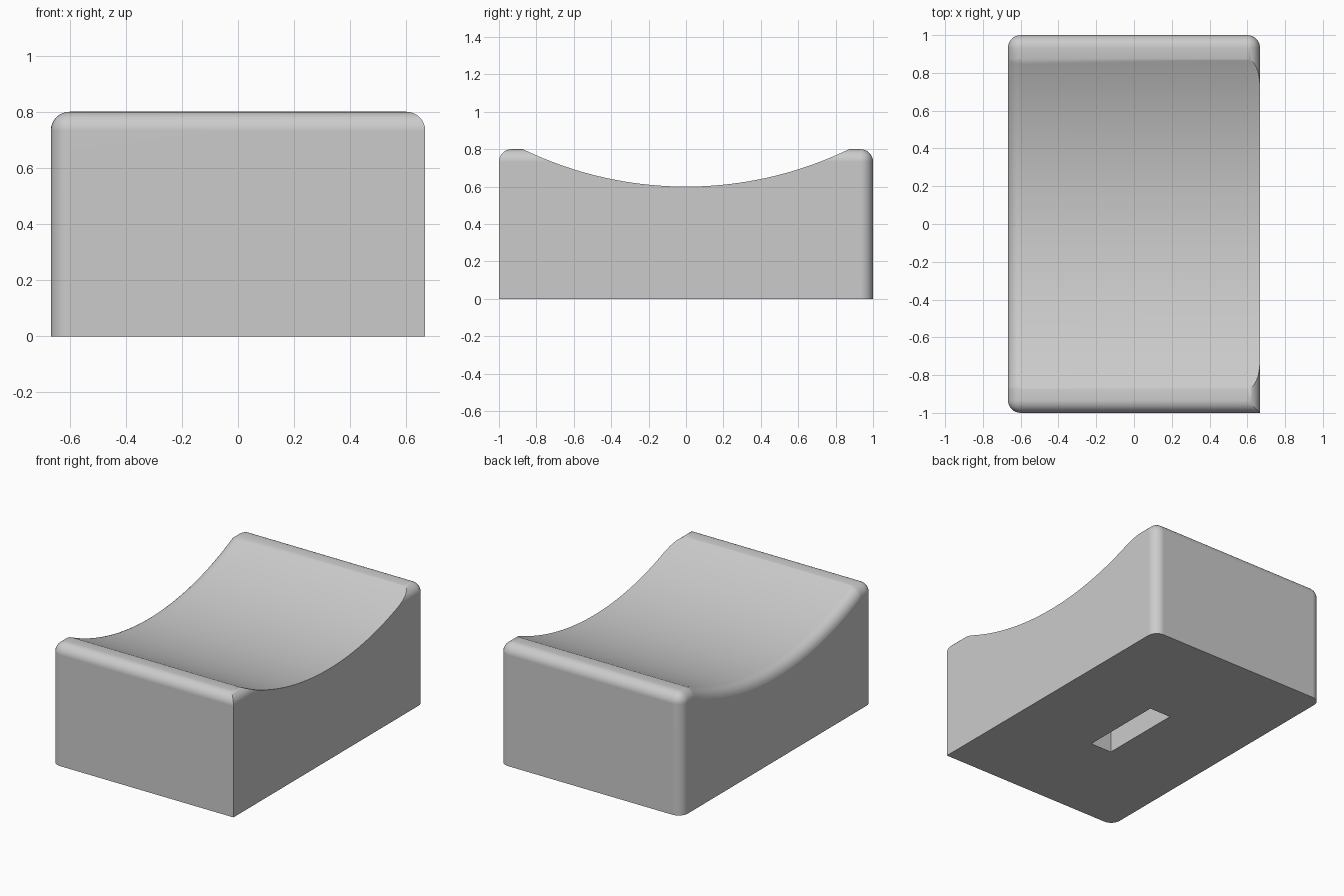
import bpy, bmesh, math

default = bpy.data.objects.get("Cube")
if default:
    bpy.data.objects.remove(default, do_unlink=True)

HX, HY, H = 0.667, 1.0, 0.8     # half width, half length, height
FILLET = 0.067
RADIUS, LOW = 2.0, 0.6          # trough radius and lowest height
EPS = 0.001

grey = bpy.data.materials.new("light_grey")
grey.use_nodes = True
colour = (0.6, 0.6, 0.6, 1)
grey.diffuse_color = colour
grey.node_tree.nodes["Principled BSDF"].inputs["Base Color"].default_value = colour


def finish(bm, name):
    bmesh.ops.recalc_face_normals(bm, faces=bm.faces)
    mesh = bpy.data.meshes.new(name)
    bm.to_mesh(mesh)
    bm.free()
    obj = bpy.data.objects.new(name, mesh)
    mesh.materials.append(grey)
    bpy.context.collection.objects.link(obj)
    return obj


def box(size, centre):
    bm = bmesh.new()
    bmesh.ops.create_cube(bm, size=1)
    bmesh.ops.scale(bm, vec=size, verts=bm.verts)
    bmesh.ops.translate(bm, vec=centre, verts=bm.verts)
    return bm


def round_edges(bm, rule):
    edges = [e for e in bm.edges if rule((e.verts[0].co + e.verts[1].co) / 2, e)]
    bmesh.ops.bevel(bm, geom=edges, offset=FILLET, offset_type='OFFSET',
                    segments=8, profile=0.5, affect='EDGES', clamp_overlap=False)


def boolean(target, tool, operation):
    tool.hide_render = True
    mod = target.modifiers.new(operation.lower(), 'BOOLEAN')
    mod.operation = operation
    mod.solver = 'EXACT'
    mod.object = tool
    bpy.context.view_layer.objects.active = target
    bpy.ops.object.modifier_apply(modifier=mod.name)
    bpy.data.objects.remove(tool, do_unlink=True)


# Block: rounded everywhere except the base and one front vertical corner
bm = box((2 * HX, 2 * HY, H), (0, 0, H / 2))
round_edges(bm, lambda m, e: m.z > EPS and not (m.x > HX - EPS and m.y < -HY + EPS))
block = finish(bm, "cradle_block")

# Trough envelope: concave profile extruded across, rounded along one rim
bm = bmesh.new()
reach, steps = 1.1, 56
limit = math.asin(reach / RADIUS)
profile = [(-reach, -0.2)]
for i in range(steps + 1):
    a = limit * (2 * i / steps - 1)
    profile.append((RADIUS * math.sin(a), LOW + RADIUS * (1 - math.cos(a))))
profile.append((reach, -0.2))
face = bm.faces.new([bm.verts.new((-HX - EPS, y, z)) for y, z in profile])
new = bmesh.ops.extrude_face_region(bm, geom=[face])["geom"]
bmesh.ops.translate(bm, vec=(2 * HX + 0.2, 0, 0),
                    verts=[v for v in new if isinstance(v, bmesh.types.BMVert)])
bmesh.ops.recalc_face_normals(bm, faces=bm.faces)
round_edges(bm, lambda m, e: m.x < -HX and m.z > LOW - EPS)
boolean(block, finish(bm, "trough_envelope"), 'INTERSECT')

# Rectangular slot in the underside
slot = finish(box((0.157, 0.567, 0.8), (0, -0.033, 0)), "slot_cutter")
boolean(block, slot, 'DIFFERENCE')

# Smooth shading with flat faces kept flat
bpy.ops.object.select_all(action='DESELECT')
block.select_set(True)
bpy.context.view_layer.objects.active = block
bpy.ops.object.shade_smooth_by_angle(angle=math.radians(30))
weighted = block.modifiers.new("flat_normals", 'WEIGHTED_NORMAL')
weighted.keep_sharp = True
